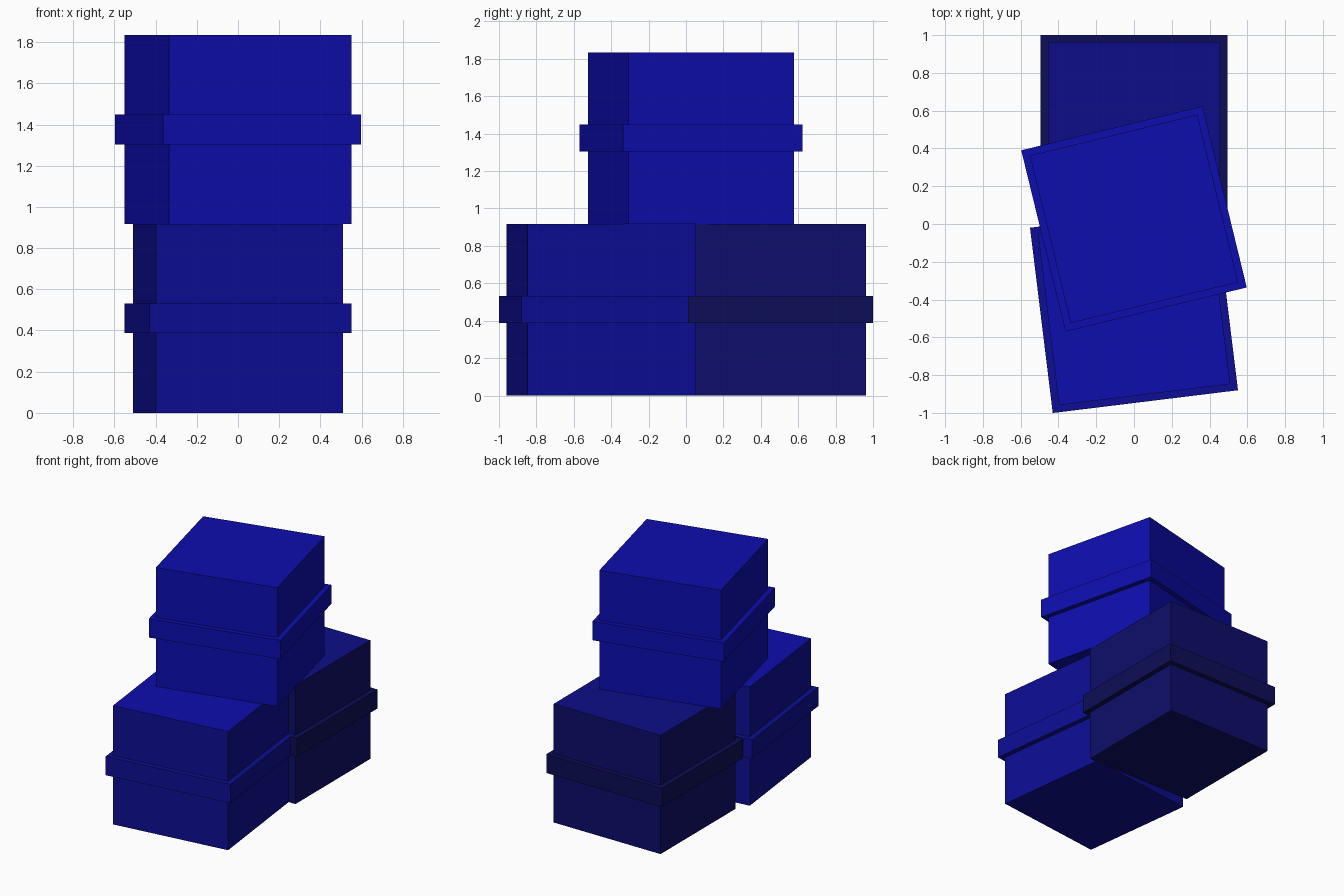
import bpy
import bmesh
from math import radians
from mathutils import Matrix

cube = bpy.data.objects.get("Cube")
if cube:
    bpy.data.objects.remove(cube, do_unlink=True)


def make_material(name, blue):
    mat = bpy.data.materials.new(name)
    mat.use_nodes = True
    colour = (0.004, 0.004, blue, 1)
    mat.diffuse_color = colour
    mat.node_tree.nodes["Principled BSDF"].inputs["Base Color"].default_value = colour
    return mat


bright = make_material("bright blue", 0.43)
medium = make_material("medium blue", 0.30)
deep = make_material("deep blue", 0.25)
navy = make_material("navy blue", 0.145)
dark_navy = make_material("dark navy", 0.095)


def block(name, width, bottom, top, centre, angle, side_mat, top_mat):
    """Square block turned about its own vertical axis."""
    bm = bmesh.new()
    bmesh.ops.create_cube(bm, size=1)
    bm.transform(Matrix.Diagonal((width, width, top - bottom, 1)))
    for face in bm.faces:
        face.material_index = int(face.normal.z > 0.5)
    mesh = bpy.data.meshes.new(name)
    bm.to_mesh(mesh)
    bm.free()
    mesh.materials.append(side_mat)
    mesh.materials.append(top_mat)
    obj = bpy.data.objects.new(name, mesh)
    obj.location = (*centre, (bottom + top) / 2)
    obj.rotation_euler.z = radians(angle)
    bpy.context.collection.objects.link(obj)


def crate(name, centre, base, angle, side_mat, top_mat, band_mat):
    """Crate body with a raised band around its middle."""
    block(name + "_body", 0.913, base, base + 0.917, centre, angle, side_mat, top_mat)
    block(name + "_band", 0.988, base + 0.387, base + 0.532, centre, angle, band_mat, band_mat)


# Two crates on the ground and one resting across them
crate("front_crate", (0, -0.45), 0, 7, medium, bright, medium)
crate("back_crate", (0, 0.506), 0, 0, navy, deep, dark_navy)
crate("top_crate", (0, 0.027), 0.917, 13.7, bright, bright, bright)
